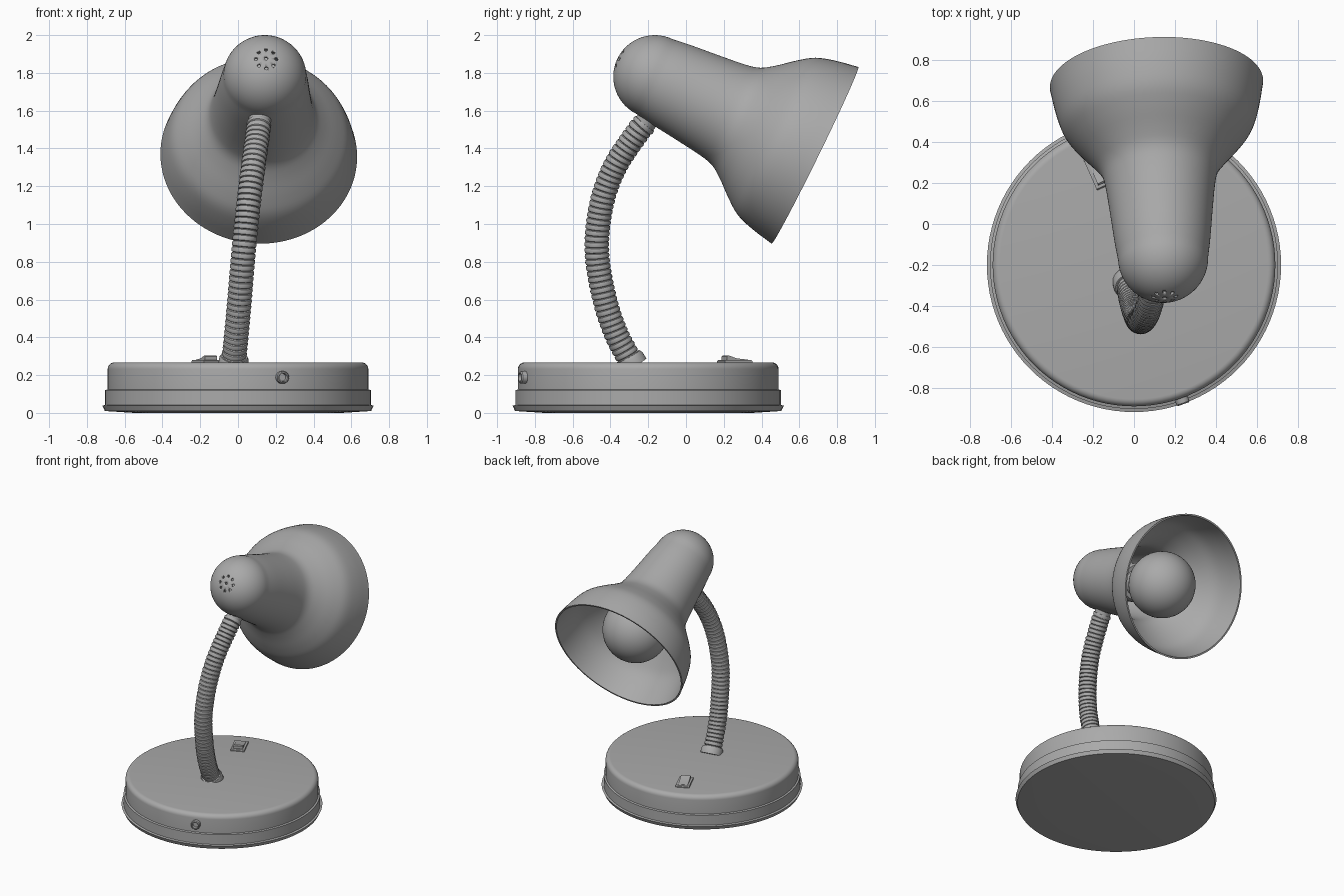
import bpy, bmesh, math
from mathutils import Vector, Matrix

if "Cube" in bpy.data.objects:
    bpy.data.objects.remove(bpy.data.objects["Cube"])

grey = bpy.data.materials.new("satin_grey")
grey.diffuse_color = (0.4, 0.4, 0.4, 1)
grey.use_nodes = True
grey.node_tree.nodes["Principled BSDF"].inputs["Base Color"].default_value = grey.diffuse_color


def finish(name, bm, matrix=Matrix(), angle=35):
    bmesh.ops.recalc_face_normals(bm, faces=bm.faces)
    me = bpy.data.meshes.new(name)
    bm.to_mesh(me)
    bm.free()
    ob = bpy.data.objects.new(name, me)
    bpy.context.collection.objects.link(ob)
    me.materials.append(grey)
    ob.matrix_world = matrix
    bpy.ops.object.select_all(action='DESELECT')
    ob.select_set(True)
    bpy.context.view_layer.objects.active = ob
    bpy.ops.object.shade_smooth_by_angle(angle=math.radians(angle))
    return ob


def skin(bm, rings, caps=True):
    # Joins successive rings of vertices; a ring of one vertex is a pole
    for a, b in zip(rings, rings[1:]):
        n = max(len(a), len(b))
        for i in range(n):
            j = (i + 1) % n
            if len(a) == 1:
                bm.faces.new((a[0], b[i], b[j]))
            elif len(b) == 1:
                bm.faces.new((a[i], a[j], b[0]))
            else:
                bm.faces.new((a[i], a[j], b[j], b[i]))
    if caps:
        for r in (rings[0], rings[-1]):
            if len(r) > 2:
                bm.faces.new(r)


def lathe(name, profile, matrix=Matrix(), n=64, angle=35):
    # profile = (radius, height) pairs turned about local z
    bm = bmesh.new()
    rings = []
    for r, z in profile:
        if r < 1e-5:
            rings.append([bm.verts.new((0, 0, z))])
        else:
            rings.append([bm.verts.new((r * math.cos(t), r * math.sin(t), z))
                          for t in (2 * math.pi * i / n for i in range(n))])
    skin(bm, rings)
    return finish(name, bm, matrix, angle)


def catmull(pts, steps):
    p = [2 * pts[0] - pts[1]] + pts + [2 * pts[-1] - pts[-2]]
    out = []
    for i in range(1, len(p) - 2):
        a, b, c, d = p[i - 1:i + 3]
        for k in range(steps):
            t = k / steps
            out.append(0.5 * (2 * b + (c - a) * t + (2 * a - 5 * b + 4 * c - d) * t * t
                              + (3 * b - a - 3 * c + d) * t ** 3))
    return out + [pts[-1]]


def along(p, q):
    # Frame at p with local z pointing to q
    return Matrix.Translation(p) @ (q - p).to_track_quat('Z', 'Y').to_matrix().to_4x4()


# Round weighted base with stepped flange and softened top edge
edge = [(0.655 + 0.035 * math.cos(t), 0.232 + 0.035 * math.sin(t))
        for t in (math.pi / 2 * i / 6 for i in range(7))]
lathe("base", [(0, 0), (0.55, 0), (0.705, 0.01), (0.718, 0.038), (0.703, 0.042),
               (0.703, 0.12), (0.69, 0.124)] + edge + [(0, 0.267)],
      Matrix.Translation((0, -0.2, 0)), 96)

# Flexible ribbed arm swept along a smooth path
path = catmull([Vector(v) for v in (
    (-0.025, -0.28, 0.25), (-0.008, -0.37, 0.42), (0.01, -0.435, 0.62), (0.03, -0.472, 0.86),
    (0.055, -0.448, 1.1), (0.08, -0.378, 1.3), (0.105, -0.26, 1.48), (0.112, -0.215, 1.535))], 30)
dist = [0]
for a, b in zip(path, path[1:]):
    dist.append(dist[-1] + (b - a).length)


def at(s):
    k = 0
    while k < len(dist) - 2 and dist[k + 1] < s:
        k += 1
    f = (s - dist[k]) / (dist[k + 1] - dist[k])
    return path[k].lerp(path[k + 1], f), (path[k + 1] - path[k]).normalized()


bm = bmesh.new()
ribs, n, rings = 46, 28, []
for i in range(ribs):
    for f, r in ((0.0, 0.056), (0.12, 0.063), (0.5, 0.066), (0.88, 0.063)):
        c, t = at((i + f) / ribs * dist[-1])
        side = Vector((1, 0, 0))
        side = (side - t * side.dot(t)).normalized()
        up = t.cross(side)
        rings.append([bm.verts.new(c + r * (side * math.cos(w) + up * math.sin(w)))
                      for w in (2 * math.pi * j / n for j in range(n))])
skin(bm, rings)
finish("flexible_arm", bm)

# Collars at both ends of the arm
lathe("lower_collar", [(0.08, 0), (0.078, 0.04), (0.07, 0.055), (0, 0.055)],
      along(path[0], path[12]), 32)
lathe("upper_collar", [(0, 0), (0.056, 0), (0.058, 0.05), (0.066, 0.09), (0.085, 0.14), (0, 0.15)],
      along(Vector((0.109, -0.238, 1.505)), Vector((0.128, -0.14, 1.64))), 32)

# Bell-shaped shade: domed tail, waist and flared mouth, as a thin shell
tail = Vector((0.142, -0.165, 1.78))
head = along(tail, Vector((0.11, 0.68, 1.365)))
dome = [(0.22 * math.sin(t), -0.22 * math.cos(t)) for t in (math.pi / 2 * i / 14 for i in range(15))]
dome[0] = (0, -0.22)
bell = catmull([Vector((r, s, 0)) for r, s in (
    (0.22, 0), (0.234, 0.1), (0.25, 0.25), (0.268, 0.4), (0.288, 0.48), (0.335, 0.55),
    (0.41, 0.64), (0.465, 0.72), (0.497, 0.82), (0.521, 0.945))], 4)
outer = dome + [(v.x, v.y) for v in bell[1:]]
inner = [(max(r - 0.012, 0), s + (0.012 if s < -0.1 else 0)) for r, s in outer]
inner = [inner[0]] + [p for p in inner[1:] if p[0] > 0.03]
shade = lathe("shade", outer + inner[::-1], head, 96)

# Vent holes: one in the middle and a ring of eight
bm = bmesh.new()
spots = [(0, 0)] + [(0.054 * math.cos(k * math.pi / 4), 0.054 * math.sin(k * math.pi / 4)) for k in range(8)]
for x, y in spots:
    bmesh.ops.create_cone(bm, cap_ends=True, segments=10, radius1=0.009, radius2=0.009, depth=0.1,
                          matrix=Matrix.Translation((x, y, -0.21)))
cutter = finish("vent_cutter", bm, head)
cutter.hide_render = True
cut = shade.modifiers.new("vents", 'BOOLEAN')
cut.object = cutter
cut.solver = 'EXACT'
bpy.context.view_layer.objects.active = shade
bpy.ops.object.modifier_apply(modifier=cut.name)
bpy.data.objects.remove(cutter)

# Bulb and its socket
globe = [(0.24 * math.sin(t), 0.69 - 0.24 * math.cos(t))
         for t in (math.radians(32 + 148 * i / 24) for i in range(25))]
globe[-1] = (0, 0.93)
lathe("bulb", [(0, 0.3), (0.1, 0.3), (0.105, 0.42)] + globe, head, 48)
lathe("socket", [(0, 0.05), (0.14, 0.05), (0.14, 0.38), (0.13, 0.4), (0, 0.4)], head, 32)


def prism(name, w, outline, matrix):
    # Side outline (y, z) stretched across width w
    bm = bmesh.new()
    skin(bm, [[bm.verts.new((x, y, z)) for y, z in outline] for x in (-w / 2, w / 2)])
    return finish(name, bm, matrix, 20)


# Rocker switch on the base
spot = Matrix.Translation((-0.167, 0.258, 0.262)) @ Matrix.Rotation(math.radians(24), 4, 'Z')
prism("switch_frame", 0.1, [(-0.08, 0), (0.08, 0), (0.08, 0.012), (0.074, 0.018),
                            (-0.074, 0.018), (-0.08, 0.012)], spot)
prism("switch_rocker", 0.07, [(-0.06, 0.01), (0.06, 0.01), (0.06, 0.02), (0, 0.026), (-0.052, 0.042),
                              (-0.06, 0.036)], spot)

# Cable grommet on the side of the base
mid = Vector((0.227, -0.84, 0.188))
lathe("cable_grommet", [(0, -0.02), (0.033, -0.02), (0.033, 0.036), (0.028, 0.042), (0.022, 0.042),
                        (0.02, 0.02), (0, 0.02)], along(mid, mid + Vector((0.227, -0.64, 0))), 24)
